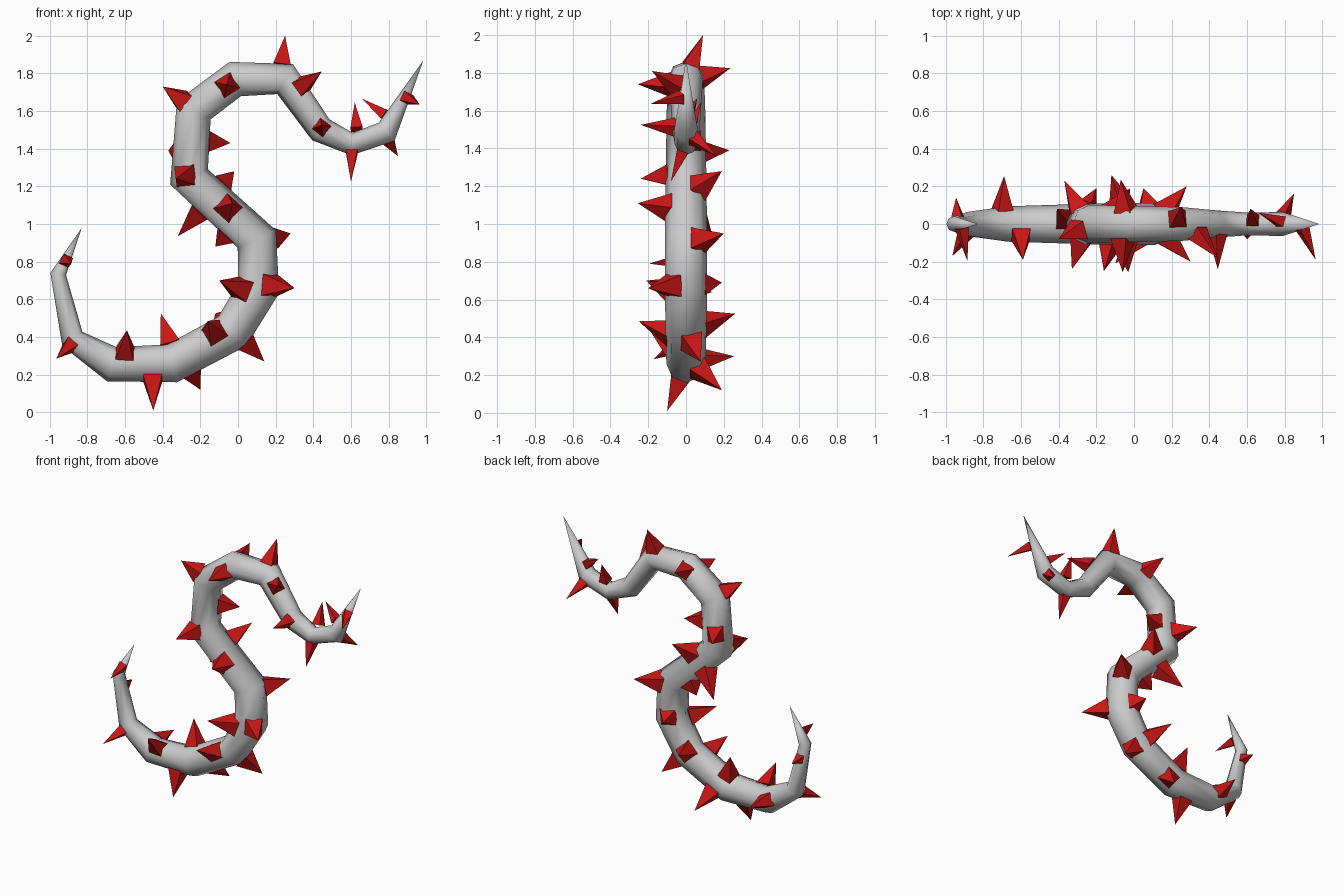
import bpy
import bmesh
import math
from mathutils import Vector, Matrix

default_cube = bpy.data.objects.get("Cube")
if default_cube:
    bpy.data.objects.remove(default_cube, do_unlink=True)

SIDES = 8
STEPS = 24

# Centre line of the vine: x, z, radius
PATH = [
    (-.83, .98, 0), (-.955, .735, .042), (-.88, .39, .065), (-.67, .255, .094),
    (-.35, .26, .104), (-.03, .43, .108), (.11, .66, .112), (.1, .92, .112),
    (-.26, 1.25, .108), (-.235, 1.605, .102), (-.015, 1.77, .096),
    (.25, 1.77, .09), (.44, 1.5, .072), (.605, 1.425, .06),
    (.79, 1.49, .064), (.985, 1.87, 0),
]

# Thorn points: x, y, z
FRONT_TIPS = [
    (-.885, -.195, .79), (-.965, -.17, .285), (-.59, -.19, .435),
    (-.45, -.1, .01), (-.16, -.25, .485), (-.1, -.21, .7),
    (.3, -.2, .66), (-.03, -.255, 1.11), (-.33, -.24, 1.24),
    (-.4, -.08, 1.73), (-.06, -.255, 1.74), (.445, -.18, 1.81),
    (.445, -.24, 1.525), (.6, -.08, 1.225), (.965, -.19, 1.635),
]
BACK_TIPS = [
    (-.945, .14, .64), (-.69, .255, .3), (-.41, .08, .525),
    (-.2, .19, .12), (.14, .08, .27), (-.12, .26, .525),
    (.05, .19, .69), (.28, .2, .95), (-.12, .05, .88),
    (-.02, .19, 1.28), (-.32, .14, .935), (-.37, .23, 1.39),
    (-.04, .08, 1.43), (-.07, .235, 1.825), (.25, .09, 2),
    (.62, .08, 1.645), (.66, .06, 1.665), (.85, .16, 1.36),
]


def make_material(name, colour):
    material = bpy.data.materials.new(name)
    material.use_nodes = True
    material.diffuse_color = colour
    shader = next(n for n in material.node_tree.nodes if n.type == 'BSDF_PRINCIPLED')
    shader.inputs["Base Color"].default_value = colour
    return material


def make_object(name, bm, material):
    bmesh.ops.recalc_face_normals(bm, faces=bm.faces[:])
    mesh = bpy.data.meshes.new(name)
    bm.to_mesh(mesh)
    bm.free()
    mesh.materials.append(material)
    obj = bpy.data.objects.new(name, mesh)
    bpy.context.collection.objects.link(obj)
    return obj


centres = [Vector((x, 0, z)) for x, z, r in PATH]
radii = [r for x, z, r in PATH]
Y_AXIS = Vector((0, 1, 0))


def build_vine(material):
    # Octagonal rings set on the bisector of each bend, closed to points
    bm = bmesh.new()
    rings = []
    for i in range(1, len(centres) - 1):
        before = (centres[i] - centres[i - 1]).normalized()
        after = (centres[i + 1] - centres[i]).normalized()
        across = Y_AXIS.cross((before + after).normalized())
        ring = []
        for k in range(SIDES):
            angle = math.tau * k / SIDES
            offset = across * math.cos(angle) + Y_AXIS * math.sin(angle)
            ring.append(bm.verts.new(centres[i] + offset * radii[i]))
        rings.append(ring)
    start = bm.verts.new(centres[0])
    end = bm.verts.new(centres[-1])
    for k in range(SIDES):
        n = (k + 1) % SIDES
        for a, b in zip(rings, rings[1:]):
            bm.faces.new((a[k], a[n], b[n], b[k]))
        bm.faces.new((start, rings[0][n], rings[0][k]))
        bm.faces.new((end, rings[-1][k], rings[-1][n]))
    vine = make_object("vine", bm, material)
    bpy.ops.object.select_all(action='DESELECT')
    vine.select_set(True)
    bpy.context.view_layer.objects.active = vine
    bpy.ops.object.shade_smooth_by_angle(angle=math.radians(65))


# Evenly spread samples of the centre line: position, radius, direction
samples = []
for i in range(len(centres) - 1):
    direction = (centres[i + 1] - centres[i]).normalized()
    for s in range(STEPS):
        t = s / STEPS
        samples.append((centres[i].lerp(centres[i + 1], t),
                        radii[i] + (radii[i + 1] - radii[i]) * t, direction))


def find_root(tip):
    # Blend of the nearest samples, so thorns inside a bend sit midway
    nearest = min((p - tip).length for p, r, d in samples)
    root, tangent, radius, total = Vector(), Vector(), 0, 0
    for p, r, d in samples:
        weight = (nearest / (p - tip).length) ** 40
        root += p * weight
        tangent += d * weight
        radius += r * weight
        total += weight
    return root / total, radius / total, tangent.normalized()


def add_thorn(bm, tip):
    # Four-sided pyramid, squared up to the vine
    root, radius, tangent = find_root(tip)
    axis = (tip - root).normalized()
    side = axis.cross(tangent).normalized()
    along = side.cross(axis)
    base = root + axis * radius * .8
    depth = (tip - base).length
    turn = Matrix((along, side, axis)).transposed().to_4x4()
    place = Matrix.Translation((base + tip) / 2) @ turn
    spin = Matrix.Rotation(math.pi / 4, 4, 'Z')
    bmesh.ops.create_cone(bm, cap_ends=True, segments=4, depth=depth,
                          radius1=max(radius * .72, .04), radius2=0,
                          matrix=place @ spin)


def build_thorns(name, tips, material):
    bm = bmesh.new()
    for tip in tips:
        add_thorn(bm, Vector(tip))
    bmesh.ops.remove_doubles(bm, verts=bm.verts[:], dist=.0001)
    make_object(name, bm, material)


grey = make_material("pale grey", (.6, .6, .6, 1))
red = make_material("thorn red", (.6, .008, .008, 1))
build_vine(grey)
build_thorns("front_thorns", FRONT_TIPS, red)
build_thorns("back_thorns", BACK_TIPS, red)
